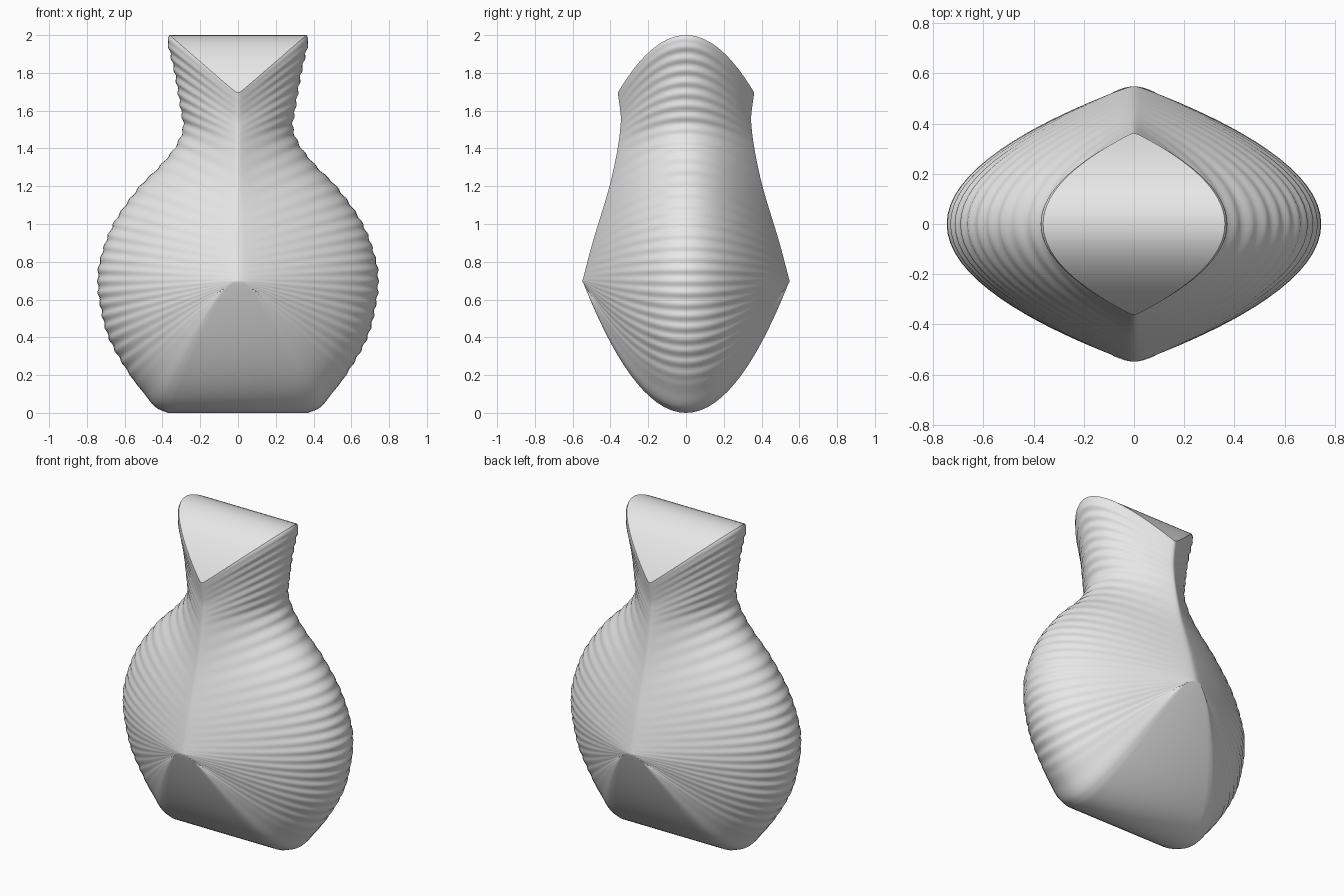
import bpy, bmesh, math

if "Cube" in bpy.data.objects:
    bpy.data.objects.remove(bpy.data.objects["Cube"])

# Half width of the side edge by its height
SIDE = [(0, .37), (.025, .43), (.1, .495), (.2, .572), (.4, .685), (.6, .735), (.7, .742),
        (.8, .733), (1.0, .66), (1.2, .52), (1.3, .42), (1.4, .337), (1.48, .297), (1.53, .29),
        (1.6, .302), (1.8, .335), (1.95, .37), (1.98, .372), (2.0, .362)]
# Height on the front ridge that belongs to each side height
RIDGE_Z = [(0, .7), (.7, .71), (1.0, .85), (1.2, 1.02), (1.4, 1.25), (1.53, 1.42),
           (1.7, 1.52), (2.0, 1.695)]
# Half depth of the front ridge by height
RIDGE_Y = [(.7, .548), (.9, .495), (1.2, .405), (1.4, .362), (1.54, .345), (1.6, .348), (1.7, .362)]


def curve(points, t):
    """Smooth interpolation through a short list of points."""
    def slope(i):
        a, b = points[max(i - 1, 0)], points[min(i + 1, len(points) - 1)]
        return (b[1] - a[1]) / (b[0] - a[0])
    i = 0
    while i < len(points) - 2 and t > points[i + 1][0]:
        i += 1
    (t0, y0), (t1, y1) = points[i], points[i + 1]
    h = t1 - t0
    s = min(max((t - t0) / h, 0), 1)
    return (y0 * (1 + 2 * s) * (1 - s) ** 2 + y1 * s * s * (3 - 2 * s)
            + h * slope(i) * s * (1 - s) ** 2 - h * slope(i + 1) * s * s * (1 - s))


N, ROWS = 44, 220


def section(bm, side_z):
    """Closed lens loop, sagging or rising from the ridges to the sides."""
    width = curve(SIDE, side_z)
    fade = min(max((side_z - .12) / .15, 0), 1) * min((2 - side_z) / .05, 1)
    width += .004 * fade * math.sin(2 * math.pi * side_z / .062)
    ridge_z = curve(RIDGE_Z, side_z)
    depth = curve(RIDGE_Y, ridge_z)
    # The ridge is rounder at the base than higher up
    e = .03 + .25 * max(0, 1 - side_z / .35) ** 2
    k = math.sqrt(1 + e * e) - e
    right, left = [], []
    for i in range(N + 1):
        v = math.sin(math.pi / 2 * (2 * i / N - 1))
        p = 1 - v * v
        x = width * math.sqrt(max((k * p + e) ** 2 - e * e, 0))
        y, z = depth * v, ridge_z + (side_z - ridge_z) * p
        if i in (0, N):
            right.append(bm.verts.new((0, y, z)))
            left.append(right[-1])
        else:
            right.append(bm.verts.new((x, y, z)))
            left.append(bm.verts.new((-x, y, z)))
    return right, left


bm = bmesh.new()
rows = [section(bm, 2 * j / ROWS) for j in range(ROWS + 1)]

# Ribbed wall
for a, b in zip(rows, rows[1:]):
    for s in (0, 1):
        for i in range(N):
            bm.faces.new((a[s][i], a[s][i + 1], b[s][i + 1], b[s][i]))

# Curved closing faces at the base and the top
for right, left in (rows[0], rows[-1]):
    for i in range(N):
        quad = (right[i], right[i + 1], left[i + 1], left[i])
        bm.faces.new(list(dict.fromkeys(quad)))
bmesh.ops.recalc_face_normals(bm, faces=bm.faces)

mesh = bpy.data.meshes.new("vase_body")
bm.to_mesh(mesh)
bm.free()
body = bpy.data.objects.new("vase_body", mesh)
bpy.context.collection.objects.link(body)

grey = bpy.data.materials.new("light_grey")
grey.diffuse_color = (.8, .8, .8, 1)
grey.use_nodes = True
grey.node_tree.nodes["Principled BSDF"].inputs["Base Color"].default_value = grey.diffuse_color
mesh.materials.append(grey)

bpy.context.view_layer.objects.active = body
body.select_set(True)
bpy.ops.object.shade_smooth_by_angle(angle=math.radians(35))
